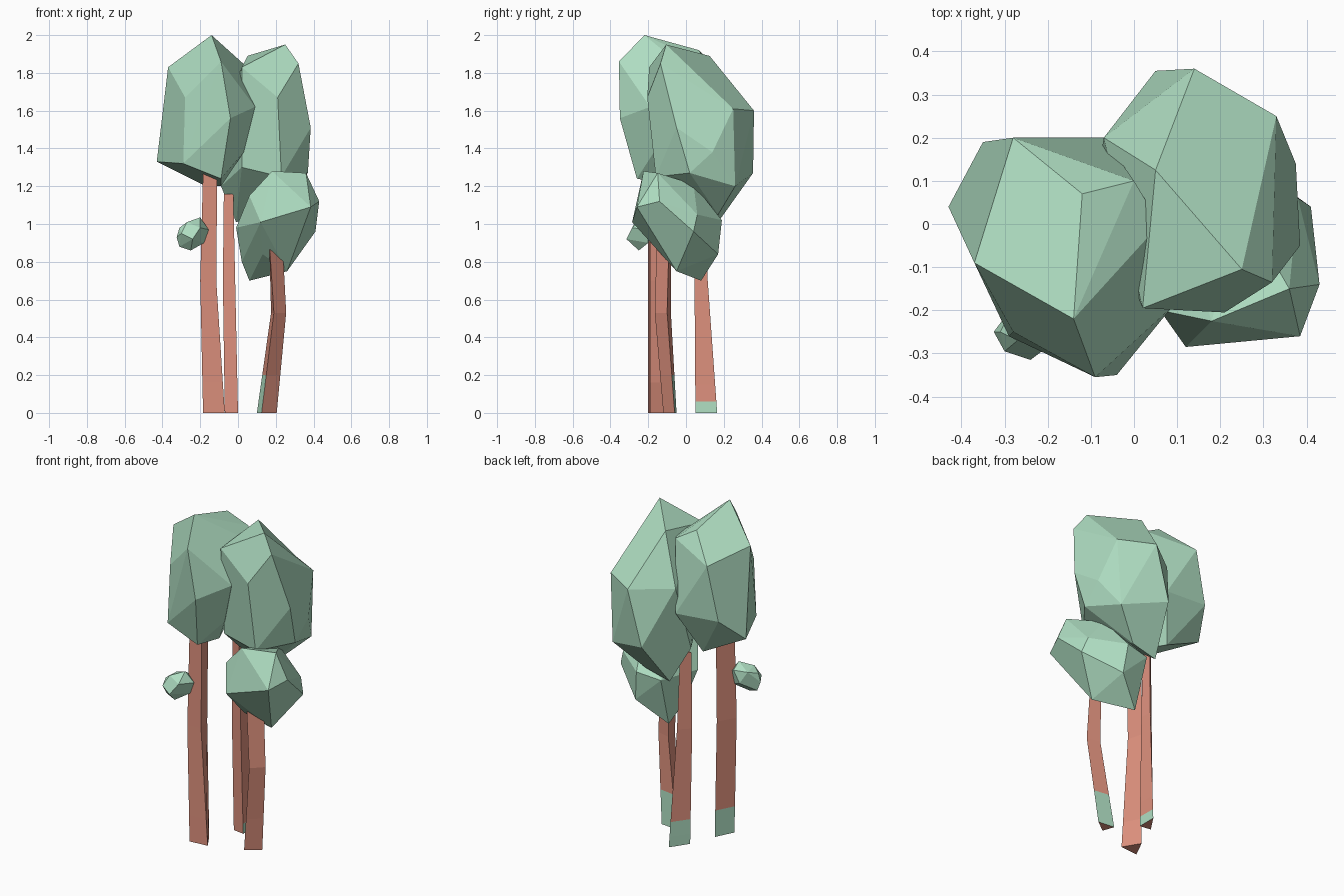
import bpy, bmesh, math
from mathutils import Vector


def material(name, rgb):
    m = bpy.data.materials.new(name)
    m.diffuse_color = (*rgb, 1)
    return m


LEAF = material("leaf_green", (0.43, 0.73, 0.54))
BARK = material("bark_pink", (0.72, 0.28, 0.205))


def finish(name, bm, mats):
    bmesh.ops.recalc_face_normals(bm, faces=bm.faces)
    me = bpy.data.meshes.new(name)
    bm.to_mesh(me)
    bm.free()
    for m in mats:
        me.materials.append(m)
    ob = bpy.data.objects.new(name, me)
    bpy.context.collection.objects.link(ob)
    return ob


def clump(name, corners):
    """Faceted leaf mass: the hull of a few corner points."""
    bm = bmesh.new()
    for c in corners:
        bm.verts.new(c)
    bmesh.ops.convex_hull(bm, input=bm.verts)
    loose = [v for v in bm.verts if not v.link_faces]
    bmesh.ops.delete(bm, geom=loose, context='VERTS')
    bmesh.ops.dissolve_limit(bm, angle_limit=math.radians(9),
                             verts=bm.verts, edges=bm.edges)
    return finish(name, bm, [LEAF])


def trunk(name, levels, moss):
    """Three-sided stem; levels are (z, three xy corners), moss maps side -> green height."""
    (z0, a), (z1, b) = levels[:2]
    extra = [(h, [Vector(p).lerp(Vector(q), h / z1) for p, q in zip(a, b)])
             for h in sorted(set(moss.values()))]
    levels = [levels[0]] + extra + levels[1:]
    bm = bmesh.new()
    rings = [[bm.verts.new((p[0], p[1], z)) for p in pts] for z, pts in levels]
    for k in range(len(rings) - 1):
        for i in range(3):
            j = (i + 1) % 3
            f = bm.faces.new((rings[k][i], rings[k][j], rings[k + 1][j], rings[k + 1][i]))
            f.material_index = 1 if levels[k][0] < moss.get(i, 0) else 0
    bm.faces.new(rings[0][::-1])
    bm.faces.new(rings[-1])
    return finish(name, bm, [BARK, LEAF])


# Tall left crown
clump("left_crown", [
    (-.14, -.22, 2.0), (-.12, .07, 1.92), (-.37, -.09, 1.83), (-.28, .20, 1.79),
    (-.09, -.355, 1.86), (-.04, -.35, 1.56), (-.28, -.25, 1.67), (-.29, -.26, 1.32),
    (-.43, .04, 1.33), (-.09, -.26, 1.24), (0, .10, 1.85), (.06, 0, 1.82),
    (.09, -.19, 1.62), (.03, -.17, 1.38), (-.35, .19, 1.47), (-.17, .08, 1.20),
    (-.07, .20, 1.45), (-.09, -.05, 1.20)])

# Tall right crown
clump("right_crown", [
    (.25, -.105, 1.95), (.05, .125, 1.89), (.32, -.135, 1.85), (.385, -.05, 1.51),
    (.21, -.205, 1.67), (.33, .25, 1.61), (.14, .36, 1.60), (.05, .355, 1.27),
    (.375, .14, 1.38), (.31, .26, 1.20), (.02, -.195, 1.83), (.08, -.20, 1.64),
    (.02, -.16, 1.30), (.23, -.16, 1.25), (.37, .02, 1.27), (-.01, .17, 1.01),
    (-.09, .08, 1.20), (-.07, .20, 1.60), (.15, .17, 1.05)])

# Low front crown
clump("low_crown", [
    (.18, -.225, 1.28), (.36, -.15, 1.27), (.43, -.14, 1.12), (.385, -.26, 1.09),
    (.12, -.285, 1.01), (.41, .04, .96), (.26, -.05, .75), (.06, .08, .70),
    (.22, .17, .84), (.20, .19, 1.02), (.06, -.20, 1.15), (-.01, -.10, .98),
    (.02, 0, .80), (.13, -.13, .84), (.05, .17, 1.0), (.25, .04, 1.21),
    (.38, .06, 1.05)])

# Small tuft on the left stem
clump("small_tuft", [
    (-.325, -.25, .93), (-.31, -.25, .98), (-.27, -.27, 1.01), (-.20, -.22, 1.035),
    (-.155, -.20, .97), (-.18, -.20, .90), (-.25, -.25, .86), (-.31, -.24, .88),
    (-.24, -.315, .92), (-.30, -.295, .95), (-.20, -.285, .98), (-.24, -.17, .93),
    (-.28, -.19, 1.0), (-.20, -.17, 1.0)])

# Three stems
trunk("left_trunk", [
    (0, [(-.185, -.20), (-.07, -.19), (-.13, -.09)]),
    (.70, [(-.20, -.20), (-.115, -.19), (-.14, -.095)]),
    (1.28, [(-.185, -.20), (-.11, -.19), (-.13, -.10)])], {2: .16})
trunk("back_trunk", [
    (0, [(-.07, .06), (0, .05), (0, .165)]),
    (.70, [(-.08, .055), (-.015, .045), (-.02, .115)]),
    (1.16, [(-.075, .055), (-.025, .045), (-.03, .10)])], {1: .06, 2: .15})
trunk("right_trunk", [
    (0, [(.125, -.12), (.205, -.06), (.10, -.05)]),
    (.53, [(.19, -.165), (.255, -.10), (.175, -.08)]),
    (.92, [(.165, -.155), (.235, -.09), (.165, -.08)])], {1: .20, 2: .20})
